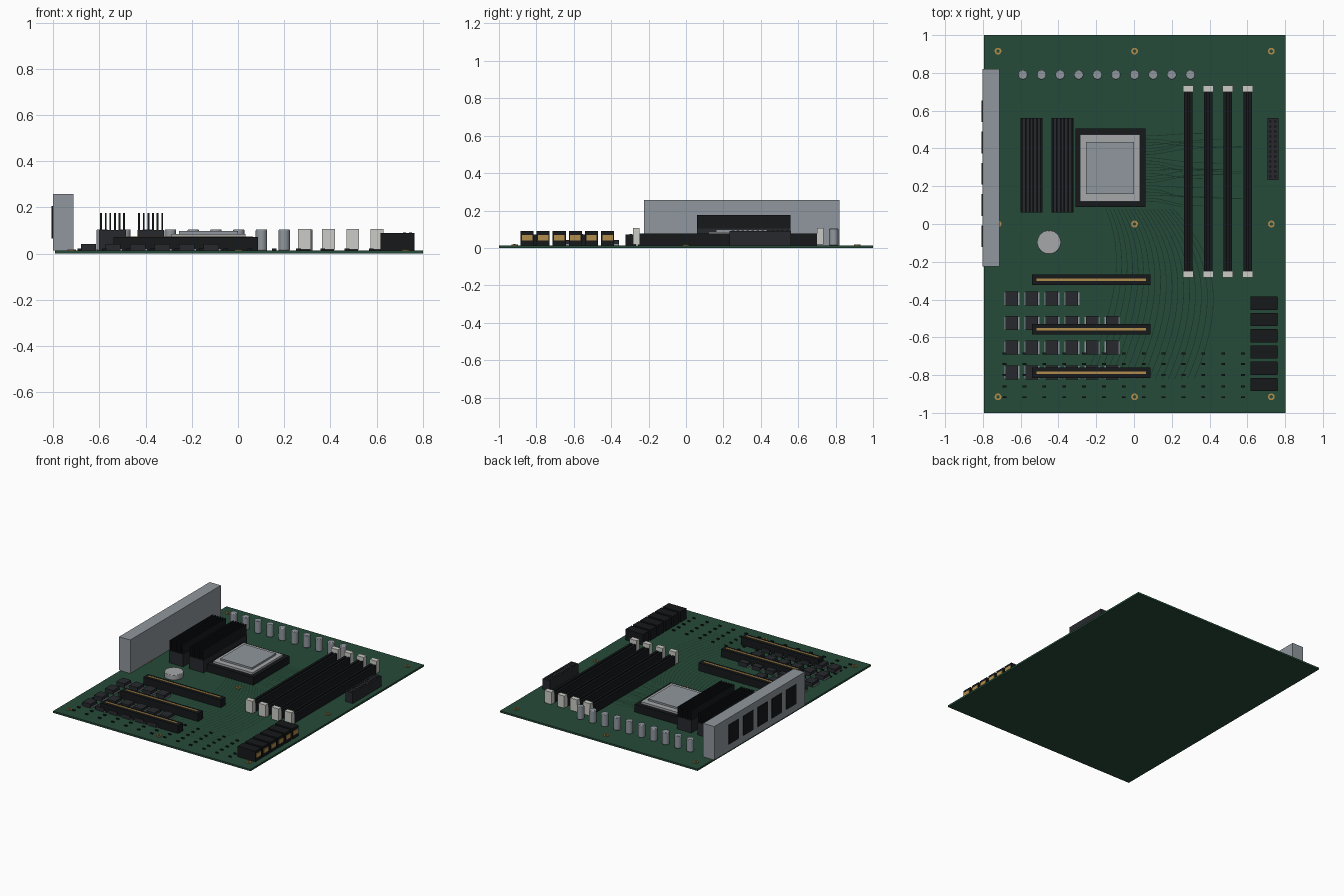
import bpy, bmesh, math, random
from mathutils import Matrix, Vector

if "Cube" in bpy.data.objects:
    bpy.data.objects.remove(bpy.data.objects["Cube"])

random.seed(4)
TOP = 0.013  # board surface


def mat(name, r, g, b):
    m = bpy.data.materials.new(name)
    m.diffuse_color = (r, g, b, 1)
    m.use_nodes = True
    m.node_tree.nodes["Principled BSDF"].inputs["Base Color"].default_value = m.diffuse_color
    return m


GREEN = mat("board_green", 0.018, 0.07, 0.04)
TRACE = mat("trace_green", 0.008, 0.03, 0.018)
BLACK = mat("black_plastic", 0.008, 0.009, 0.011)
DARK = mat("dark_metal", 0.02, 0.022, 0.026)
STEEL = mat("steel", 0.28, 0.31, 0.34)
SILVER = mat("silver", 0.38, 0.39, 0.40)
WHITE = mat("white_plastic", 0.6, 0.6, 0.57)
GOLD = mat("gold", 0.45, 0.27, 0.07)


def finish(name, bm, material):
    me = bpy.data.meshes.new(name)
    bm.to_mesh(me)
    bm.free()
    ob = bpy.data.objects.new(name, me)
    bpy.context.collection.objects.link(ob)
    me.materials.append(material)
    return ob


def boxes(name, items, material):
    """Each item is centre x, centre y, width, depth, z low, z high."""
    bm = bmesh.new()
    for x, y, w, d, z0, z1 in items:
        bmesh.ops.create_cube(bm, size=1, matrix=Matrix.Translation((x, y, (z0 + z1) / 2))
                              @ Matrix.Diagonal((w, d, z1 - z0, 1)))
    return finish(name, bm, material)


def cylinders(name, items, material, bevel=0, sides=24):
    """Each item is x, y, radius, z low, z high."""
    bm = bmesh.new()
    for x, y, r, z0, z1 in items:
        bmesh.ops.create_cone(bm, cap_ends=True, segments=sides, radius1=r, radius2=r, depth=z1 - z0,
                              matrix=Matrix.Translation((x, y, (z0 + z1) / 2)))
    ob = finish(name, bm, material)
    if bevel:
        mod = ob.modifiers.new("rim", "BEVEL")
        mod.width, mod.segments, mod.limit_method = bevel, 2, "ANGLE"
    bpy.ops.object.select_all(action="DESELECT")
    ob.select_set(True)
    bpy.context.view_layer.objects.active = ob
    bpy.ops.object.shade_smooth_by_angle()
    return ob


# Board
boxes("board", [(0.004, 0, 1.594, 2, 0, TOP)], GREEN)

# Screw hole rings
bm = bmesh.new()
for x in (-0.72, 0.003, 0.727):
    for y in (-0.915, 0, 0.915):
        n, zt, zb = 20, TOP + 0.005, TOP - 0.002
        loops = [[bm.verts.new((x + r * math.cos(a * math.tau / n), y + r * math.sin(a * math.tau / n), z))
                  for a in range(n)] for r, z in ((0.018, zb), (0.018, zt), (0.009, zt), (0.009, zb))]
        for A, B in zip(loops, loops[1:]):
            for i in range(n):
                bm.faces.new((A[i], A[(i + 1) % n], B[(i + 1) % n], B[i]))
finish("screw_rings", bm, GOLD)

# Rear port block with its dark port openings
boxes("port_block", [(-0.757, 0.297, 0.09, 1.045, TOP, 0.257)], STEEL)
boxes("ports", [(-0.797, 0.597 - 0.1655 * i, 0.02, 0.115, 0.065, 0.207) for i in range(5)], BLACK)

# Power stage heatsinks
sinks = (-0.543, -0.378)
boxes("heatsink_bases", [(x, 0.31, 0.116, 0.5, TOP, 0.103) for x in sinks], DARK)
boxes("heatsink_fins", [(x - 0.05 + 0.02 * i, 0.31, 0.008, 0.5, 0.1, 0.176)
                        for x in sinks for i in range(6)], BLACK)

# Processor socket, retention plate and lid
boxes("socket", [(-0.125, 0.297, 0.372, 0.415, TOP, 0.07)], BLACK)
boxes("retention_plate", [(-0.127, 0.297, 0.32, 0.355, 0.07, 0.085)], SILVER)
boxes("processor_lid", [(-0.127, 0.297, 0.256, 0.275, 0.085, 0.098)], STEEL)

# Memory slots with end latches
slots = [0.288 + 0.1045 * i for i in range(4)]
boxes("memory_slots", [(x + s * 0.0145, 0.222, 0.017, 0.955, TOP, 0.078) for x in slots for s in (-1, 1)]
      + [(x, 0.222, 0.014, 0.955, TOP, 0.07) for x in slots], BLACK)
boxes("memory_latches", [(x, y, 0.056, 0.035, TOP + 0.005, 0.107) for x in slots for y in (0.717, -0.267)], WHITE)

# Capacitors
cylinders("capacitors", [(-0.588 + 0.0985 * i, 0.79, 0.025, TOP, 0.104) for i in range(10)], STEEL, 0.004)

# Coin cell
cylinders("coin_cell", [(-0.45, -0.097, 0.063, TOP, 0.052)], SILVER, 0.004, 40)

# Main power connector with two rows of pin sockets
boxes("power_connector", [(0.735, 0.397, 0.058, 0.33, TOP, 0.09)], DARK)
boxes("power_pins", [(0.735 + s * 0.013, 0.397 + (i - 5.5) * 0.0265, 0.013, 0.014, 0.085, 0.092)
                     for s in (-1, 1) for i in range(12)], BLACK)

# Drive connectors on the right edge
drives = [-0.419 - 0.0862 * i for i in range(6)]
boxes("drive_connectors", [(0.688, y, 0.142, 0.07, TOP, 0.09) for y in drives], BLACK)
boxes("drive_contacts", [(0.757, y, 0.012, 0.056, 0.04, 0.07) for y in drives], GOLD)

# Expansion slots with contact strips
rows = (-0.295, -0.557, -0.788)
boxes("expansion_slots", [(-0.226, y, 0.626, 0.055, TOP, 0.071) for y in rows], BLACK)
boxes("expansion_contacts", [(-0.226, y, 0.58, 0.012, 0.065, 0.074) for y in rows], GOLD)

# Small chips and their legs
chips = [(-0.647 + 0.1062 * c, -0.395 - 0.13 * r) for r in range(4) for c in range(4 if r == 0 else 6)]
boxes("chips", [(x, y, 0.066, 0.074, TOP, 0.042) for x, y in chips], DARK)
boxes("chip_legs", [(x + s * 0.036, y, 0.007, 0.066, TOP - 0.002, 0.02) for x, y in chips for s in (-1, 1)], STEEL)

# Surface parts on the lower board
boxes("surface_parts", [(-0.685 + 0.1052 * c, y, 0.02, 0.01, TOP, 0.021)
                        for c in range(13) for y in (-0.685, -0.742, -0.8, -0.86, -0.917)
                        if -0.685 + 0.1052 * c < 0.6], BLACK)


# Copper traces: flat ribbons along cubic paths
def ribbon(bm, p, steps=18, half=0.0016):
    p = [Vector((x, y, TOP + 0.001)) for x, y in p]
    last = None
    for i in range(steps + 1):
        t, u = i / steps, 1 - i / steps
        c = p[0] * u**3 + p[1] * 3 * u * u * t + p[2] * 3 * u * t * t + p[3] * t**3
        d = (p[1] - p[0]) * u * u + (p[2] - p[1]) * 2 * u * t + (p[3] - p[2]) * t * t
        n = Vector((-d.y, d.x, 0)).normalized() * half
        pair = bm.verts.new(c + n), bm.verts.new(c - n)
        if last:
            bm.faces.new((last[0], last[1], pair[1], pair[0]))
        last = pair


bm = bmesh.new()
for i in range(22):  # processor to memory
    y = 0.12 + 0.0165 * i
    ye = y + random.uniform(-0.05, 0.05)
    ribbon(bm, [(0.06, y), (0.18, y), (0.2, ye), (0.26 + 0.104 * (i % 4), ye)])
for i in range(18):  # processor to expansion slots
    x = -0.24 + 0.034 * i
    ribbon(bm, [(-0.15 + 0.021 * i, 0.08), (-0.05 + 0.028 * i, -0.15), (x + 0.16, -0.4), (x - 0.02, -0.82)])
finish("traces", bm, TRACE)
